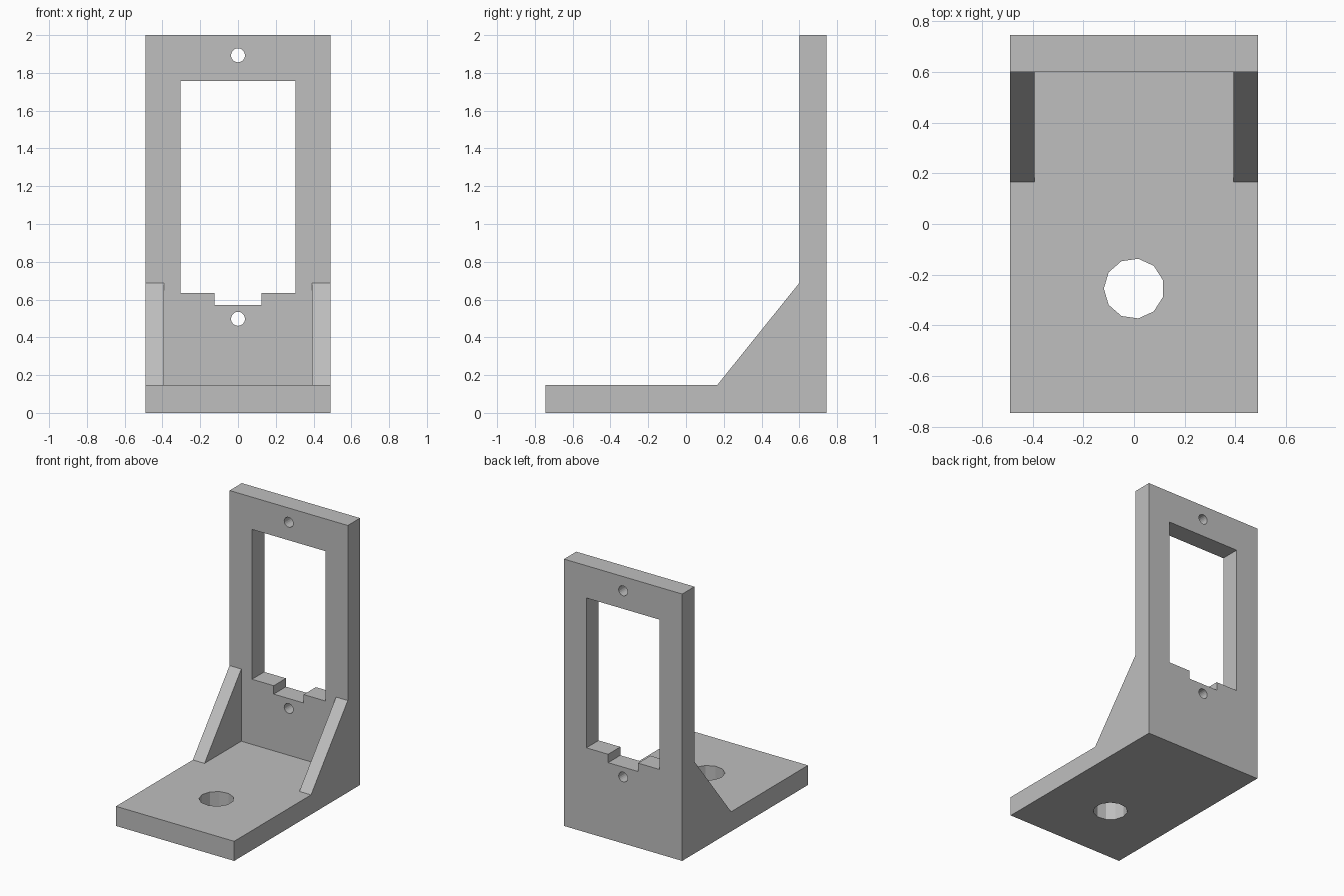
import bpy, bmesh, math
from mathutils import Vector

cube = bpy.data.objects.get("Cube")
if cube:
    bpy.data.objects.remove(cube, do_unlink=True)

grey = bpy.data.materials.new("light grey")
grey.use_nodes = True
COLOUR = (0.52, 0.52, 0.52, 1)
grey.diffuse_color = COLOUR
grey.node_tree.nodes["Principled BSDF"].inputs["Base Color"].default_value = COLOUR


def prism(name, outline, axis, start, end):
    """Extrude a closed 2D outline along the x, y or z axis."""
    place = {"x": lambda a, b: (start, a, b),
             "y": lambda a, b: (a, start, b),
             "z": lambda a, b: (a, b, start)}[axis]
    step = Vector([(end - start) * (axis == k) for k in "xyz"])
    bm = bmesh.new()
    face = bm.faces.new([bm.verts.new(place(a, b)) for a, b in outline])
    side = bmesh.ops.extrude_face_region(bm, geom=[face])["geom"]
    bmesh.ops.translate(bm, vec=step, verts=[g for g in side if isinstance(g, bmesh.types.BMVert)])
    bmesh.ops.recalc_face_normals(bm, faces=bm.faces[:])
    mesh = bpy.data.meshes.new(name)
    bm.to_mesh(mesh)
    bm.free()
    mesh.materials.append(grey)
    obj = bpy.data.objects.new(name, mesh)
    bpy.context.collection.objects.link(obj)
    return obj


def circle(a, b, radius, sides):
    turns = [math.pi + 2 * math.pi * i / sides for i in range(sides)]
    return [(a + radius * math.cos(t), b + radius * math.sin(t)) for t in turns]


def cut(target, cutter):
    cutter.hide_render = True
    mod = target.modifiers.new(cutter.name, "BOOLEAN")
    mod.operation = "DIFFERENCE"
    mod.solver = "EXACT"
    mod.object = cutter
    bpy.context.view_layer.objects.active = target
    bpy.ops.object.modifier_apply(modifier=mod.name)
    bpy.data.objects.remove(cutter, do_unlink=True)


HALF_W, HALF_D, BASE_TOP, WALL_Y = 0.49, 0.745, 0.147, 0.6

# Side profile with sloped gussets, extruded across the full width
bracket = prism("angle_bracket", [
    (-HALF_D, 0), (HALF_D, 0), (HALF_D, 2), (WALL_Y, 2),
    (WALL_Y, 0.688), (0.165, BASE_TOP), (-HALF_D, BASE_TOP)], "x", -HALF_W, HALF_W)

# Clear the middle so that a gusset remains on each side
inner = 0.393
cut(bracket, prism("gusset_gap", [
    (-inner, BASE_TOP), (inner, BASE_TOP), (inner, 1), (-inner, 1)], "y", -1, WALL_Y))

# Window with a stepped notch in its lower edge
win, notch, sill = 0.304, 0.124, 0.635
cut(bracket, prism("window", [
    (-win, sill), (-notch, sill), (-notch, 0.572), (notch, 0.572),
    (notch, sill), (win, sill), (win, 1.758), (-win, 1.758)], "y", 0.5, 1))

# Screw holes above and below the window
for z in (0.498, 1.893):
    cut(bracket, prism("screw_hole", circle(0, z, 0.037, 20), "y", 0.5, 1))

# Mounting hole in the base
cut(bracket, prism("mounting_hole", circle(0, -0.255, 0.119, 11), "z", -0.2, 0.4))
